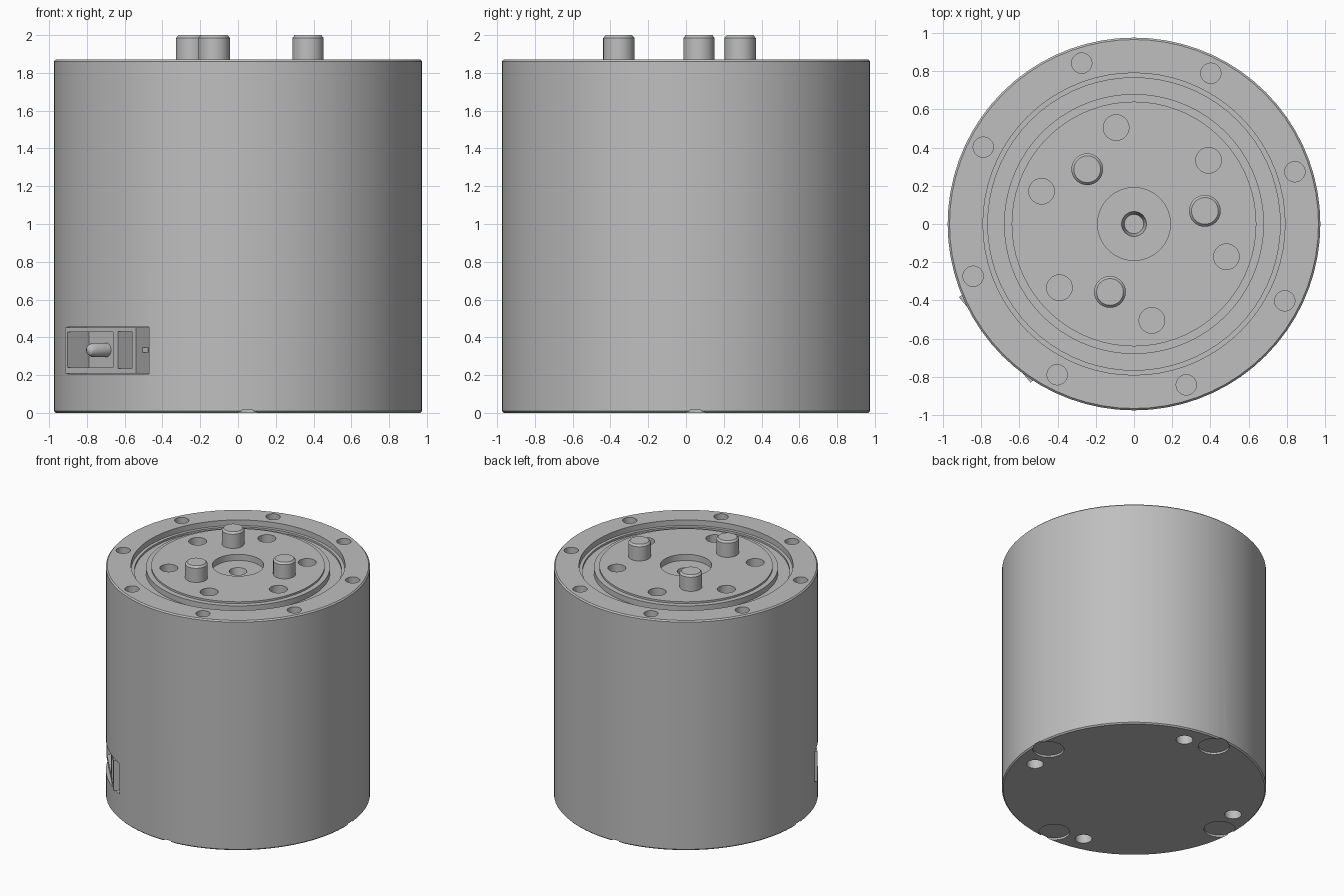
import bpy, bmesh
from math import radians, tau
from mathutils import Matrix, Vector

if "Cube" in bpy.data.objects:
    bpy.data.objects.remove(bpy.data.objects["Cube"])

grey = bpy.data.materials.new("satin grey")
grey.use_nodes = True
COLOUR = (0.52, 0.52, 0.52, 1)
grey.diffuse_color = COLOUR
grey.node_tree.nodes["Principled BSDF"].inputs["Base Color"].default_value = COLOUR


def at(radius, degrees, z=0.0):
    """Frame at a polar position, its x axis pointing outward."""
    return Matrix.Rotation(radians(degrees), 4, "Z") @ Matrix.Translation((radius, 0, z))


def lathe(bm, profile, segments=32, matrix=Matrix()):
    """Turn a closed (radius, z) profile that starts and ends on the axis."""
    part = bmesh.new()
    verts = [part.verts.new((r, 0, z)) for r, z in profile]
    edges = [part.edges.new(pair) for pair in zip(verts, verts[1:])]
    bmesh.ops.spin(part, geom=verts + edges, axis=(0, 0, 1), cent=(0, 0, 0),
                   angle=tau, steps=segments, use_merge=True)
    bmesh.ops.remove_doubles(part, verts=part.verts, dist=1e-5)
    bmesh.ops.recalc_face_normals(part, faces=part.faces)
    part.transform(matrix)
    mesh = bpy.data.meshes.new("turned")
    part.to_mesh(mesh)
    part.free()
    bm.from_mesh(mesh)
    bpy.data.meshes.remove(mesh)


def drum(bm, radius, low, high, matrix=Matrix(), segments=32):
    lathe(bm, [(0, low), (radius, low), (radius, high), (0, high)], segments, matrix)


def box(bm, low, high, matrix=Matrix()):
    low, high = Vector(low), Vector(high)
    bmesh.ops.create_cube(bm, size=1, matrix=matrix @ Matrix.Translation((low + high) / 2)
                          @ Matrix.Diagonal((high - low).to_4d()))


def finish(bm, name):
    mesh = bpy.data.meshes.new(name)
    bm.to_mesh(mesh)
    bm.free()
    mesh.materials.append(grey)
    obj = bpy.data.objects.new(name, mesh)
    bpy.context.collection.objects.link(obj)
    return obj


def select(obj):
    bpy.ops.object.select_all(action="DESELECT")
    obj.select_set(True)
    bpy.context.view_layer.objects.active = obj


def smooth(obj):
    select(obj)
    bpy.ops.object.shade_smooth_by_angle(angle=radians(25))


def cut(obj, cutter_bm):
    cutter = finish(cutter_bm, "cutter")
    cutter.hide_render = True
    select(obj)
    mod = obj.modifiers.new("cut", "BOOLEAN")
    mod.object = cutter
    mod.operation = "DIFFERENCE"
    mod.solver = "EXACT"
    bpy.ops.object.modifier_apply(modifier=mod.name)
    bpy.data.objects.remove(cutter)


TOP = 1.87
SCREWS = [3 + 90 * i for i in range(4)]
SOCKET = Matrix.Rotation(radians(220), 4, "Z")

# Housing: outer rim, stepped groove, output disc and sunken hub
bm = bmesh.new()
lathe(bm, [(0, 0), (0.965, 0), (0.975, 0.01), (0.975, TOP - 0.01), (0.965, TOP),
           (0.79, TOP), (0.79, 1.825), (0.765, 1.825), (0.765, 1.81), (0.68, 1.81),
           (0.68, 1.855), (0.64, 1.855), (0.64, TOP), (0.19, TOP), (0.19, 1.82),
           (0.065, 1.82), (0.05, 1.74), (0, 1.74)], 72)
housing = finish(bm, "housing")

# Rim, disc and base holes, screw seats and the side pocket
holes = bmesh.new()
for i in range(8):
    drum(holes, 0.053, 1.75, 1.95, at(0.885, 18 + 45 * i))
for i in range(6):
    drum(holes, 0.067, 1.75, 1.95, at(0.513, 40.5 + 60 * i))
for angle in SCREWS:
    drum(holes, 0.115, -0.1, 0.016, at(0.863, angle))
    drum(holes, 0.062, -0.1, 0.12, at(0.82, angle - 16))
box(holes, (0.8, -0.297, 0.205), (1.2, 0.35, 0.455), SOCKET)
cut(housing, holes)
smooth(housing)

# Three drive pins standing on the disc
for i in range(3):
    bm = bmesh.new()
    lathe(bm, [(0, 1.8), (0.083, 1.8), (0.083, 1.985), (0.07, 2.0), (0, 2.0)],
          32, at(0.377, 10.5 + 120 * i))
    smooth(finish(bm, f"drive_pin_{i + 1}"))

# Base screws with a cross recess
for i, angle in enumerate(SCREWS):
    bm = bmesh.new()
    lathe(bm, [(0, 0.03), (0.09, 0.03), (0.09, 0.01), (0.075, 0.002), (0, 0.002)],
          32, at(0.863, angle))
    screw = finish(bm, f"base_screw_{i + 1}")
    cross = bmesh.new()
    for turn in (0, 90):
        spot = at(0.863, angle) @ Matrix.Rotation(radians(turn + 30), 4, "Z")
        box(cross, (-0.05, -0.012, -0.05), (0.05, 0.012, 0.02), spot)
    cut(screw, cross)
    smooth(screw)

# Side connector: shell with two openings
bm = bmesh.new()
box(bm, (0.75, -0.295, 0.208), (0.948, 0.288, 0.452), SOCKET)
shell = finish(bm, "connector_shell")
openings = bmesh.new()
box(openings, (0.775, -0.275, 0.24), (1.1, 0.1, 0.428), SOCKET)
box(openings, (0.8, 0.14, 0.235), (1.1, 0.255, 0.43), SOCKET)
cut(shell, openings)

# Round-nosed contact inside the larger opening
bm = bmesh.new()
lathe(bm, [(0, 0), (0.038, 0), (0.038, 0.13), (0.028, 0.152), (0.014, 0.162), (0, 0.165)],
      20, SOCKET @ Matrix.Translation((0.765, -0.13, 0.333)) @ Matrix.Rotation(radians(90), 4, "Y"))
smooth(finish(bm, "connector_contact"))

# Small latch in the slot beside the shell
bm = bmesh.new()
box(bm, (0.79, 0.28, 0.32), (0.9, 0.33, 0.345), SOCKET)
finish(bm, "connector_latch")
